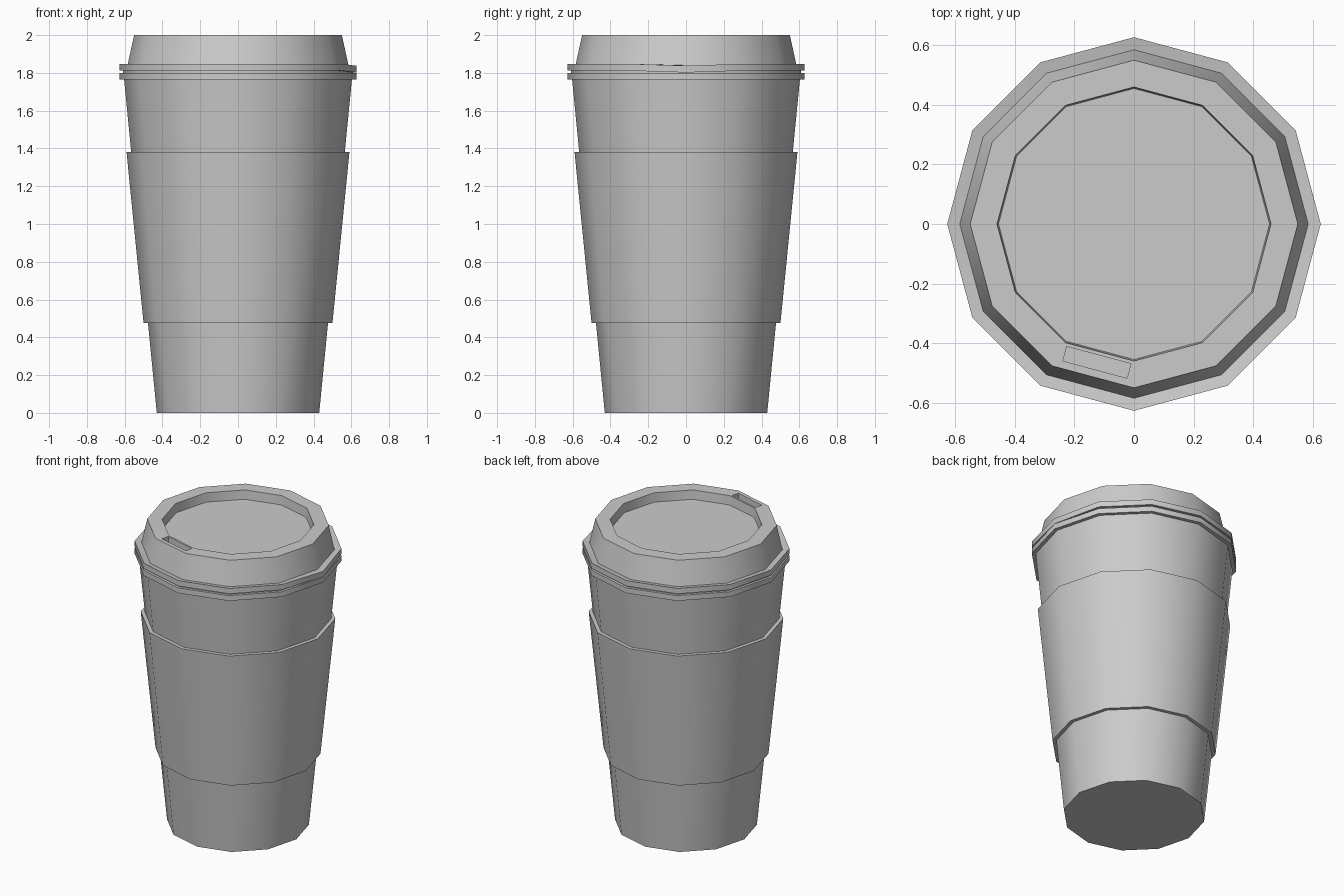
import bpy, bmesh, math
from mathutils import Matrix

if "Cube" in bpy.data.objects:
    bpy.data.objects.remove(bpy.data.objects["Cube"])

SIDES = 12


def lathe(name, profile, loop=False):
    """Sweep (radius, z) points round z; ends are capped unless the profile loops."""
    bm = bmesh.new()
    rings = [[bm.verts.new((r * math.cos(2 * math.pi * i / SIDES),
                            r * math.sin(2 * math.pi * i / SIDES), z))
              for i in range(SIDES)] for r, z in profile]
    pairs = list(zip(rings, rings[1:]))
    if loop:
        pairs.append((rings[-1], rings[0]))
    else:
        bm.faces.new(rings[0])
        bm.faces.new(rings[-1])
    for a, b in pairs:
        for i in range(SIDES):
            j = (i + 1) % SIDES
            bm.faces.new((a[i], a[j], b[j], b[i]))
    bmesh.ops.recalc_face_normals(bm, faces=bm.faces)
    mesh = bpy.data.meshes.new(name)
    bm.to_mesh(mesh)
    bm.free()
    ob = bpy.data.objects.new(name, mesh)
    bpy.context.collection.objects.link(ob)
    return ob


def smooth(ob):
    bpy.ops.object.select_all(action='DESELECT')
    ob.select_set(True)
    bpy.context.view_layer.objects.active = ob
    bpy.ops.object.shade_smooth_by_angle(angle=math.radians(35))


# Tapered paper cup
cup = lathe("cup", [(0.43, 0), (0.605, 1.785)])

# Slightly proud sleeve round the middle
sleeve = lathe("sleeve", [(0.47, 0.475), (0.50, 0.475), (0.59, 1.38), (0.56, 1.38)], loop=True)

# Lid: double rim with a groove, sloped wall, sunken top
lid = lathe("lid", [(0.59, 1.765), (0.627, 1.765), (0.627, 1.80), (0.61, 1.80),
                    (0.61, 1.812), (0.627, 1.812), (0.627, 1.848), (0.585, 1.84),
                    (0.55, 2.0), (0.46, 2.0), (0.455, 1.94)])

# The upper rim dips a little at the right-hand corner
for v in lid.data.vertices:
    if v.co.x > 0.6 and abs(v.co.y) < 0.01 and 1.805 < v.co.z < 1.85:
        v.co.z -= 0.01

# Drinking slot cut into the flat top edge
bm = bmesh.new()
bmesh.ops.create_cube(bm, size=1, matrix=Matrix.Diagonal((0.05, 0.223, 0.08, 1)))
a = math.radians(255)
bmesh.ops.transform(bm, verts=bm.verts, matrix=Matrix.Translation(
    (0.481 * math.cos(a), 0.481 * math.sin(a), 2.0)) @ Matrix.Rotation(a, 4, 'Z'))
mesh = bpy.data.meshes.new("slot_cutter")
bm.to_mesh(mesh)
bm.free()
cutter = bpy.data.objects.new("slot_cutter", mesh)
bpy.context.collection.objects.link(cutter)
cutter.hide_render = True
cutter.display_type = 'WIRE'

for ob in (cup, sleeve, lid):
    smooth(ob)
cut = lid.modifiers.new("slot", 'BOOLEAN')
cut.operation = 'DIFFERENCE'
cut.solver = 'EXACT'
cut.object = cutter
bpy.context.view_layer.objects.active = lid
bpy.ops.object.modifier_apply(modifier=cut.name)
bpy.data.objects.remove(cutter)
